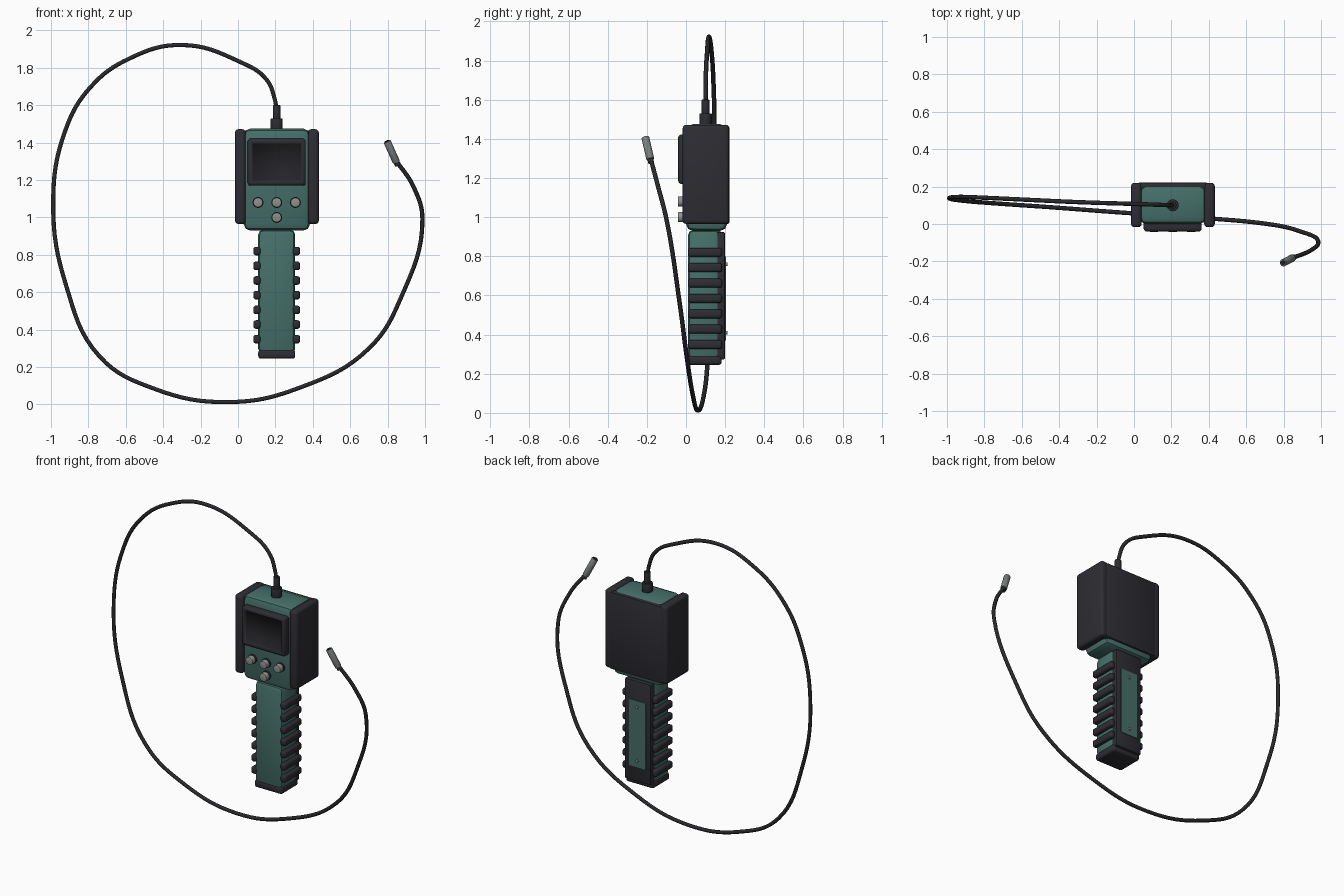
import bpy, bmesh, math
from mathutils import Vector

cube = bpy.data.objects.get("Cube")
if cube:
    bpy.data.objects.remove(cube, do_unlink=True)


def material(name, r, g, b, rough=0.6):
    m = bpy.data.materials.new(name)
    m.use_nodes = True
    m.diffuse_color = (r, g, b, 1)
    node = m.node_tree.nodes["Principled BSDF"]
    node.inputs["Base Color"].default_value = (r, g, b, 1)
    node.inputs["Roughness"].default_value = rough
    return m


GREEN = material("teal green", 0.06, 0.16, 0.14)
RUBBER = material("black rubber", 0.026, 0.026, 0.033)
SCREEN = material("screen black", 0.017, 0.017, 0.021)
CABLE = material("cable black", 0.022, 0.022, 0.026)
GREY = material("button grey", 0.28, 0.28, 0.28)
METAL = material("probe metal", 0.2, 0.215, 0.215)
CX, CY = 0.207, 0.1  # axis of the handset


def finish(name, bm, mat):
    mesh = bpy.data.meshes.new(name)
    bm.to_mesh(mesh)
    bm.free()
    mesh.materials.append(mat)
    ob = bpy.data.objects.new(name, mesh)
    bpy.context.collection.objects.link(ob)
    bpy.ops.object.select_all(action="DESELECT")
    ob.select_set(True)
    bpy.context.view_layer.objects.active = ob
    bpy.ops.object.shade_smooth_by_angle(angle=math.radians(35))
    return ob


def box(name, lo, hi, mat, bevel=0.0, segments=3):
    """Box between two corners with rounded edges."""
    lo, hi = Vector(lo), Vector(hi)
    bm = bmesh.new()
    bmesh.ops.create_cube(bm, size=1)
    for v in bm.verts:
        v.co = (lo + hi) / 2 + v.co * (hi - lo)
    if bevel:
        bmesh.ops.bevel(bm, geom=bm.edges[:], offset=bevel, segments=segments,
                        profile=0.5, affect="EDGES")
    return finish(name, bm, mat)


def rod(name, start, end, radius, mat, bevel=0.0, sides=24):
    """Cylinder between two points, with optional softened rims."""
    start, end = Vector(start), Vector(end)
    axis = end - start
    bm = bmesh.new()
    bmesh.ops.create_cone(bm, cap_ends=True, segments=sides, radius1=radius,
                          radius2=radius, depth=axis.length)
    if bevel:
        rims = [e for e in bm.edges if abs(e.verts[0].co.z - e.verts[1].co.z) < 1e-5]
        bmesh.ops.bevel(bm, geom=rims, offset=bevel, segments=2, profile=0.5, affect="EDGES")
    turn = axis.to_track_quat("Z", "Y")
    for v in bm.verts:
        v.co = turn @ v.co + (start + end) / 2
    return finish(name, bm, mat)


# Display housing, with side guards and back cover
box("housing", (0.03, 0.0, 0.93), (0.385, 0.21, 1.475), GREEN, 0.035, 2)
for name, x in (("right_guard", -0.016), ("left_guard", 0.375)):
    box(name, (x, -0.017, 0.965), (x + 0.057, 0.22, 1.472), RUBBER, 0.018)
box("back_cover", (0.02, 0.18, 0.965), (0.395, 0.222, 1.465), RUBBER, 0.01, 2)

# Screen bezel with a recessed display face
bezel = box("screen_bezel", (0.052, -0.04, 1.17), (0.362, 0.02, 1.422), RUBBER, 0.015)
bezel.data.materials.append(SCREEN)
bm = bmesh.new()
bm.from_mesh(bezel.data)
bm.faces.ensure_lookup_table()
front = max((f for f in bm.faces if f.normal.y < -0.99), key=lambda f: f.calc_area())
bmesh.ops.inset_region(bm, faces=[front], thickness=0.012)
bmesh.ops.inset_region(bm, faces=[front], thickness=0.004, depth=-0.008)
front.material_index = 1
bm.to_mesh(bezel.data)
bm.free()

# Push buttons
for i, (dx, z) in enumerate(((-0.1, 1.08), (0, 1.08), (0.1, 1.08), (0, 1.0))):
    rod(f"button_{i + 1}", (CX + dx, 0.01, z), (CX + dx, -0.042, z), 0.026, GREY, 0.005)
    rod(f"button_collar_{i + 1}", (CX + dx, 0.01, z), (CX + dx, -0.012, z), 0.029, RUBBER)

# Handle
box("handle_neck", (0.125, 0.035, 0.89), (0.289, 0.175, 0.96), GREEN, 0.01, 1)
box("handle", (0.108, 0.01, 0.27), (0.306, 0.175, 0.935), GREEN, 0.028, 2)
box("handle_end_cap", (0.108, 0.01, 0.245), (0.306, 0.182, 0.292), RUBBER, 0.014)
for i in range(7):
    z = 0.82 - i * 0.0785
    for side, name in ((-1, "right"), (1, "left")):
        x = CX + side * 0.105
        box(f"{name}_grip_rib_{i + 1}", (x - 0.02, 0.01, z - 0.023),
            (x + 0.02, 0.185, z + 0.023), RUBBER, 0.014)

# Battery door on the back of the handle
box("handle_back_plate", (0.112, 0.155, 0.272), (0.302, 0.2, 0.925), RUBBER, 0.01, 2)
box("battery_door", (0.147, 0.196, 0.37), (0.267, 0.204, 0.8), GREEN)
for z in (0.41, 0.76):
    rod(f"door_screw_{z}", (CX, 0.195, z), (CX, 0.213, z), 0.009, GREY, 0.003, 12)

# Cable socket on top
rod("cable_socket", (CX, CY, 1.46), (CX, CY, 1.53), 0.032, RUBBER, 0.004)
rod("strain_relief", (CX, CY, 1.52), (CX, CY, 1.6), 0.02, RUBBER, 0.003)

# Flexible cable loop
path = [
    (0.207, 0.1, 1.56), (0.197, 0.1, 1.63), (0.15, 0.102, 1.74), (0.01, 0.107, 1.832),
    (-0.3, 0.117, 1.922), (-0.58, 0.13, 1.85), (-0.79, 0.14, 1.695), (-0.925, 0.145, 1.46),
    (-0.988, 0.138, 1.07), (-0.92, 0.125, 0.64), (-0.74, 0.11, 0.257), (-0.45, 0.09, 0.085),
    (-0.05, 0.06, 0.013), (0.33, 0.035, 0.09), (0.7, 0.002, 0.3), (0.875, -0.035, 0.58),
    (0.986, -0.1, 0.99), (0.938, -0.145, 1.165), (0.845, -0.182, 1.305)]
curve = bpy.data.curves.new("cable", "CURVE")
curve.dimensions = "3D"
curve.bevel_depth = 0.0115
curve.bevel_resolution = 3
curve.resolution_u = 8
curve.use_fill_caps = True
spline = curve.splines.new("BEZIER")
spline.bezier_points.add(len(path) - 1)
for point, co in zip(spline.bezier_points, path):
    point.co = co
    point.handle_left_type = point.handle_right_type = "AUTO"
curve.materials.append(CABLE)
bpy.context.collection.objects.link(bpy.data.objects.new("cable", curve))

# Camera probe at the free end
root, tip = Vector((0.847, -0.182, 1.295)), Vector((0.797, -0.208, 1.407))
rod("probe_collar", root - (tip - root) * 0.15, root + (tip - root) * 0.1, 0.015, RUBBER)
rod("probe_tip", root, tip, 0.02, METAL, 0.003)
rod("probe_lens", tip, tip + (tip - root) * 0.02, 0.013, SCREEN)
